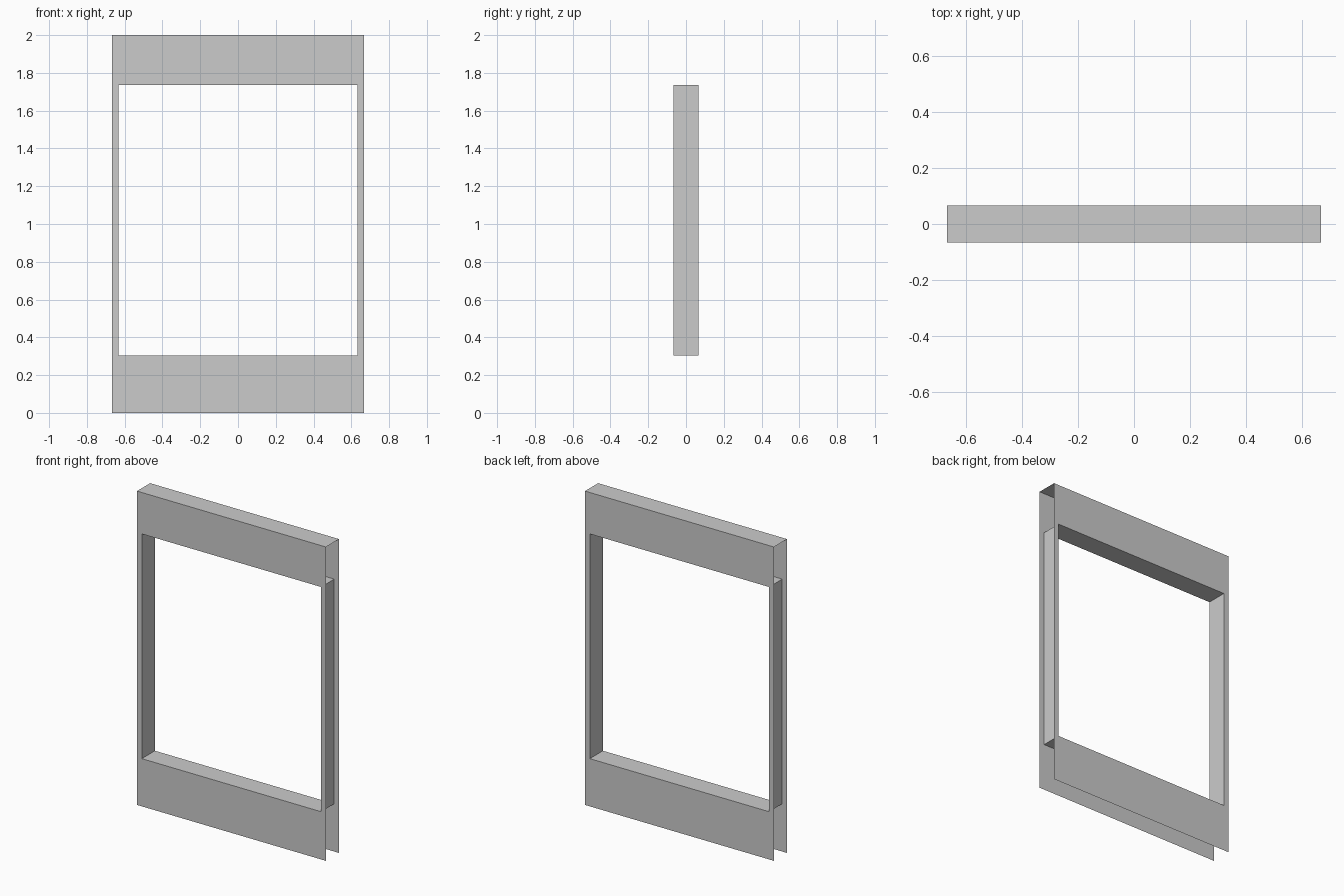
import bpy, bmesh

if "Cube" in bpy.data.objects:
    bpy.data.objects.remove(bpy.data.objects["Cube"])

W, H, D = 0.666, 2.0, 0.066              # half width, height, half depth
HOLE_W, SILL, HEAD = 0.632, 0.304, 1.736  # window opening

outer = [(-W, 0), (W, 0), (W, H), (-W, H)]
inner = [(-HOLE_W, SILL), (HOLE_W, SILL), (HOLE_W, HEAD), (-HOLE_W, HEAD)]


def bridge(name, loop_a, ya, loop_b, yb, sides=range(4)):
    """Join two four-point loops (x, z) at depths ya and yb with flat quads."""
    bm = bmesh.new()
    a = [bm.verts.new((x, ya, z)) for x, z in loop_a]
    b = [bm.verts.new((x, yb, z)) for x, z in loop_b]
    for i in sides:
        j = (i + 1) % 4
        bm.faces.new((a[i], a[j], b[j], b[i]))
    loose = [v for v in bm.verts if not v.link_faces]
    bmesh.ops.delete(bm, geom=loose, context='VERTS')
    mesh = bpy.data.meshes.new(name)
    bm.to_mesh(mesh)
    bm.free()
    obj = bpy.data.objects.new(name, mesh)
    bpy.context.collection.objects.link(obj)
    return obj


# Front and back sheets, each with a window opening
bridge("front_panel", outer, -D, inner, -D)
bridge("back_panel", inner, D, outer, D)

# Lining through the opening: sill, jambs and head
bridge("window_lining", inner, -D, inner, D)

# Top cap; outer sides and bottom stay open
bridge("top_cap", outer, -D, outer, D, sides=[2])
